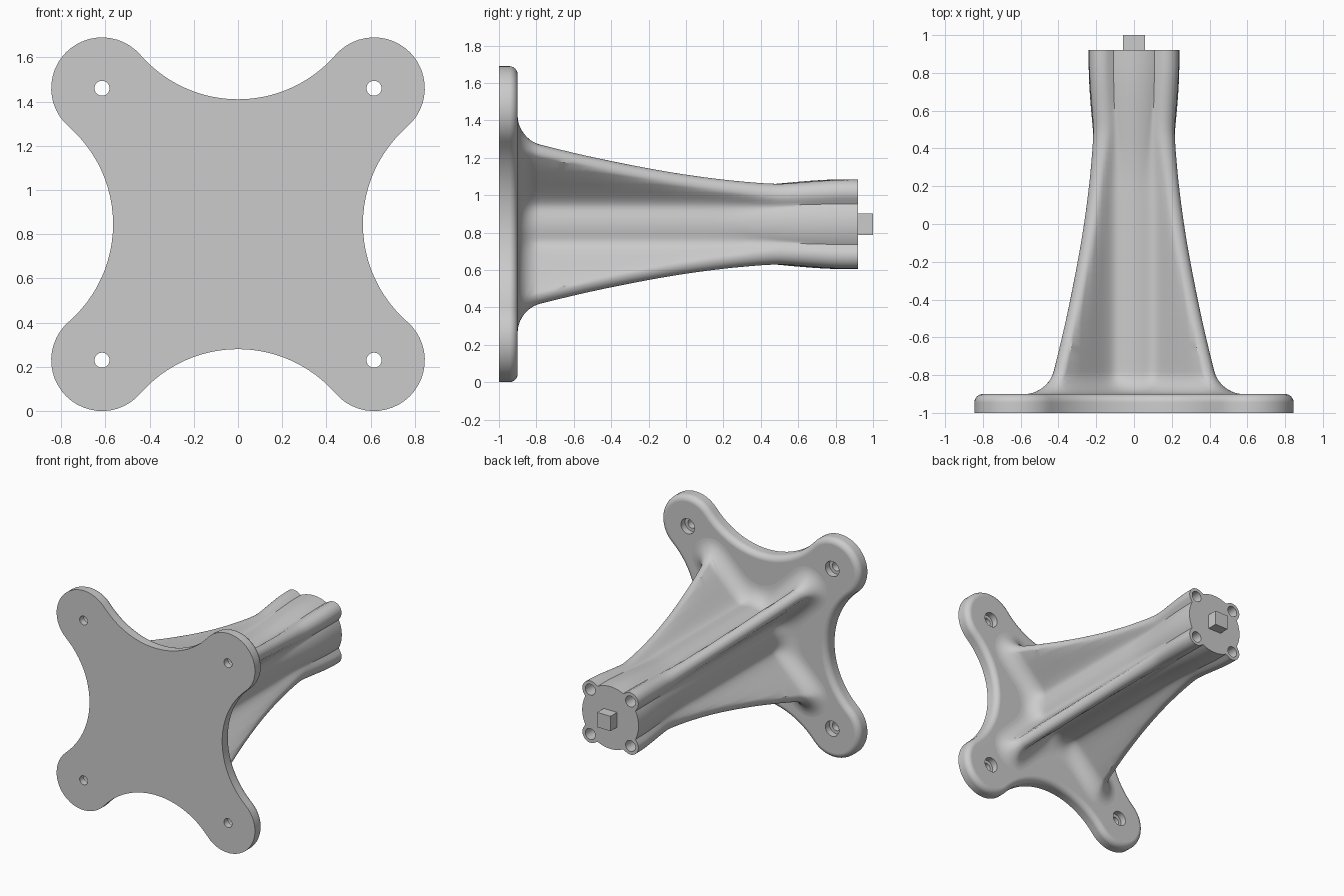
import bpy, bmesh, math
from mathutils import Matrix, Vector

old = bpy.data.objects.get("Cube")
if old:
    bpy.data.objects.remove(old, do_unlink=True)

MID = 0.845                      # height of the central axis
BACK, END = -0.9, 0.92           # plate back face, neck end face
QUARTERS = [i * math.pi / 2 for i in range(4)]

grey = bpy.data.materials.new("plain_grey")
grey.use_nodes = True
colour = (0.6, 0.6, 0.6, 1)
grey.diffuse_color = colour
grey.node_tree.nodes["Principled BSDF"].inputs["Base Color"].default_value = colour


def smoothstep(a, b, v):
    t = min(1, max(0, (v - a) / (b - a)))
    return t * t * (3 - 2 * t)


def loft(name, rings):
    """Skin (y, outline) rings and cap both ends."""
    bm = bmesh.new()
    loops = [[bm.verts.new((x, y, z + MID)) for x, z in pts] for y, pts in rings]
    n = len(loops[0])
    for a, b in zip(loops, loops[1:]):
        for i in range(n):
            j = (i + 1) % n
            bm.faces.new((a[i], a[j], b[j], b[i]))
    bm.faces.new(loops[0])
    bm.faces.new(loops[-1])
    bmesh.ops.recalc_face_normals(bm, faces=bm.faces)
    mesh = bpy.data.meshes.new(name)
    bm.to_mesh(mesh)
    bm.free()
    obj = bpy.data.objects.new(name, mesh)
    bpy.context.collection.objects.link(obj)
    mesh.materials.append(grey)
    return obj


def circle(cx, cz, r, n=32):
    return [(cx + r * math.cos(k * math.tau / n), cz + r * math.sin(k * math.tau / n)) for k in range(n)]


def drill(obj, offset, profile):
    """Cut the same turned hole at four diagonal places."""
    for sx in (-1, 1):
        for sz in (-1, 1):
            cutter = loft("cutter", [(y, circle(sx * offset, sz * offset, r)) for y, r in profile])
            cutter.hide_render = True
            mod = obj.modifiers.new("hole", 'BOOLEAN')
            mod.object, mod.solver = cutter, 'EXACT'
            with bpy.context.temp_override(object=obj, active_object=obj):
                bpy.ops.object.modifier_apply(modifier=mod.name)
            bpy.data.objects.remove(cutter, do_unlink=True)


def smooth(obj):
    bpy.ops.object.select_all(action='DESELECT')
    obj.select_set(True)
    bpy.context.view_layer.objects.active = obj
    bpy.ops.object.shade_smooth_by_angle(angle=math.radians(35))
    mod = obj.modifiers.new("weighted_normals", 'WEIGHTED_NORMAL')
    mod.keep_sharp = True


# Mounting plate: four round lobes joined by tangent concave arcs
LOBE, LOBE_R, HOLLOW, HOLLOW_R = 0.615, 0.23, 1.15, 0.585


def plate_outline(inset):
    a = math.atan2(HOLLOW - LOBE, -LOBE)
    pts = []
    for q in QUARTERS:
        turn = Matrix.Rotation(q, 2)
        for k in range(25):
            t = math.pi / 2 - a + (2 * a - math.pi / 2) * k / 24
            r = LOBE_R - inset
            pts.append(turn @ Vector((LOBE + r * math.cos(t), LOBE + r * math.sin(t))))
        for k in range(1, 24):
            t = a - math.pi + (math.pi - 2 * a) * -k / 24 * -1
            r = HOLLOW_R + inset
            pts.append(turn @ Vector((r * math.cos(t), HOLLOW + r * math.sin(t))))
    return pts


ROUND = 0.045
rings = [(-1, plate_outline(0))]
for k in range(7):
    t = k / 6 * math.pi / 2
    rings.append((BACK - ROUND * (1 - math.sin(t)), plate_outline(ROUND * (1 - math.cos(t)))))
plate = loft("mounting_plate", rings)
drill(plate, LOBE, [(-1.1, 0.034), (-0.95, 0.034), (-0.95, 0.058), (-0.8, 0.058)])
smooth(plate)

# Neck: round core with four diagonal ribs that end as screw tubes
FILLET = 0.12


def neck_section(y):
    reach = 0.215 + (0.144 * (0.5 - y) ** 1.53 if y < 0.5 else 0.026 * smoothstep(0.4, 0.88, y) - 0.026 * smoothstep(0.4, 0.88, 0.5))
    w = 0.05 + 0.02 * smoothstep(0.2, 0.75, y)
    d = (reach - w) * math.sqrt(2)
    core = 0.2 + 0.04 * smoothstep(0.2, 0.85, y)
    blend = 0.13 - 0.125 * smoothstep(0.1, 0.8, y)
    rise = max(0, FILLET - max(0, y - BACK))
    flare = FILLET - math.sqrt(FILLET ** 2 - rise ** 2)
    w, core = w + flare, core + flare
    pts = []
    for q in QUARTERS:
        for k in range(-22, 22):
            f = abs(k / 22) ** 1.5 * math.pi / 4
            s, c = math.sin(f), math.cos(f)
            if s * d < w * c:
                rib = d * c + math.sqrt(max(0, w * w - d * d * s * s))
            else:
                rib = w / s
            r = max(rib, core) + max(0, blend - abs(rib - core)) ** 2 / (4 * blend)
            t = q + math.pi / 4 + math.copysign(f, k)
            pts.append((r * math.cos(t), r * math.sin(t)))
    return pts


steps = [BACK - 0.02]
steps += [BACK + FILLET * (1 - math.cos(k / 10 * math.pi / 2)) for k in range(11)]
steps += [BACK + FILLET + (END - BACK - FILLET) * k / 40 for k in range(1, 41)]
neck = loft("ribbed_neck", [(y, neck_section(y)) for y in steps])
drill(neck, 0.171, [(0.8, 0.042), (1.0, 0.042)])
smooth(neck)

# Square peg on the end face
h = 0.057
square = [(-h, -h), (h, -h), (h, h), (-h, h)]
loft("square_peg", [(END - 0.01, square), (1.0, square)])
